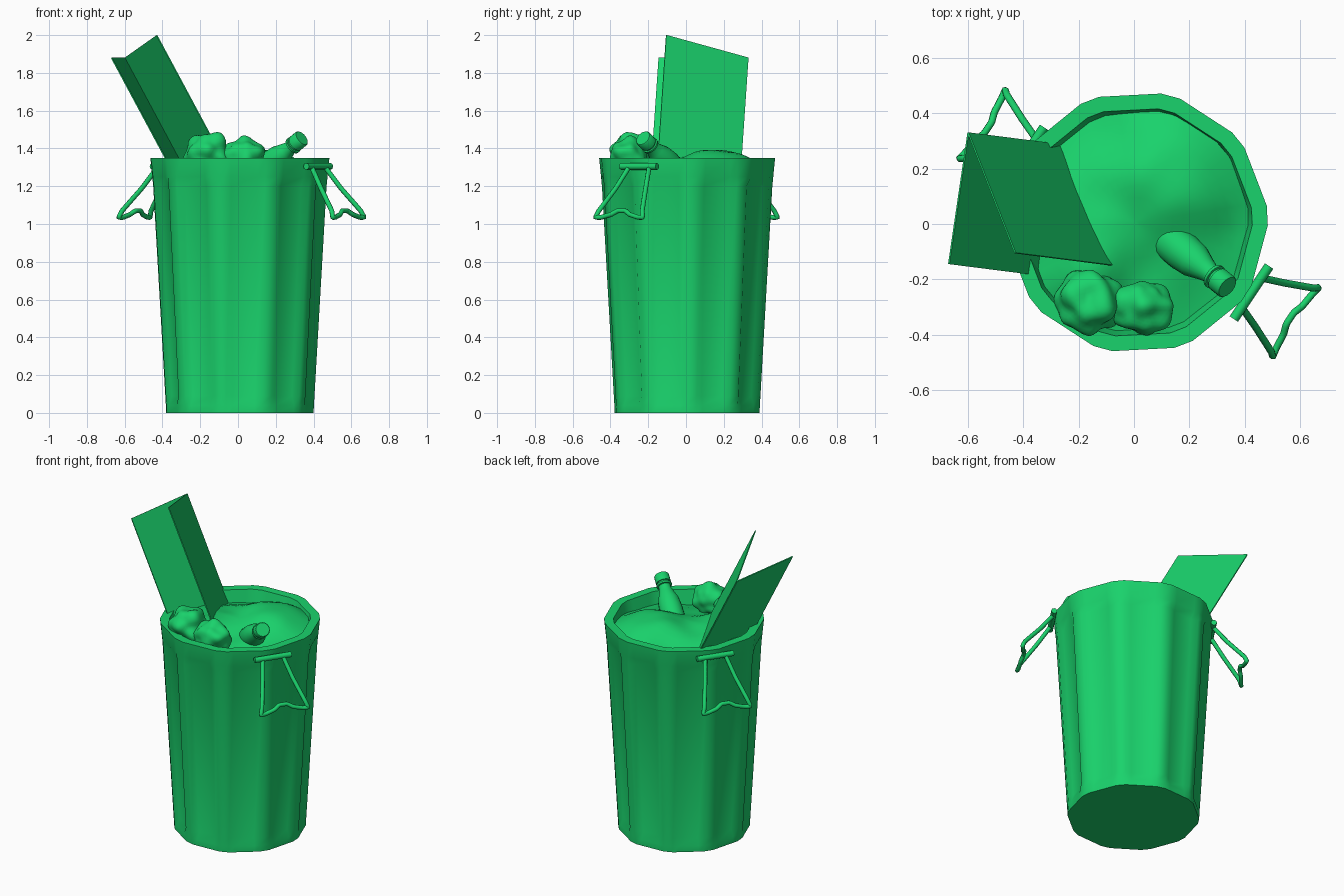
import bpy, bmesh, math
from mathutils import Vector, noise

if "Cube" in bpy.data.objects:
    bpy.data.objects.remove(bpy.data.objects["Cube"])

CX, CY = 0.01, 0.006

green = bpy.data.materials.new("green_plastic")
green.diffuse_color = (0.01, 0.65, 0.15, 1)
green.use_nodes = True
green.node_tree.nodes["Principled BSDF"].inputs["Base Color"].default_value = green.diffuse_color


def finish(bm, name, angle=40):
    bmesh.ops.recalc_face_normals(bm, faces=bm.faces[:])
    me = bpy.data.meshes.new(name)
    bm.to_mesh(me)
    bm.free()
    ob = bpy.data.objects.new(name, me)
    bpy.context.collection.objects.link(ob)
    me.materials.append(green)
    bpy.ops.object.select_all(action='DESELECT')
    ob.select_set(True)
    bpy.context.view_layer.objects.active = ob
    bpy.ops.object.shade_smooth_by_angle(angle=math.radians(angle))
    return ob


def loft(bm, rings, cap_start=True, cap_end=True):
    """Skin a list of closed point rings."""
    vs = [[bm.verts.new(p) for p in r] for r in rings]
    n = len(vs[0])
    for a, b in zip(vs, vs[1:]):
        for i in range(n):
            j = (i + 1) % n
            bm.faces.new((a[i], a[j], b[j], b[i]))
    if cap_start:
        bm.faces.new(vs[0][::-1])
    if cap_end:
        bm.faces.new(vs[-1])


# Bin shell: ten ribs with recessed panels between them
def bin_ring(z, r, recess):
    pts = []
    for k in range(10):
        mid = 3 + 36 * k
        for off in (-4.3, 4.3, 9, 27):
            a = math.radians(mid + off)
            rr = r
            if off > 5:  # panel corners lie on the chord between ribs
                rr = r * math.cos(math.radians(13.7)) / math.cos(math.radians(off - 18)) - recess
            pts.append((CX + rr * math.cos(a), CY + rr * math.sin(a), z))
    return pts


bm = bmesh.new()
loft(bm, [bin_ring(*p) for p in (
    (0, 0.390, 0), (0.04, 0.392, 0), (0.09, 0.395, 0.018), (1.20, 0.459, 0.018),
    (1.25, 0.464, 0), (1.35, 0.474, 0), (1.35, 0.418, 0), (1.15, 0.375, 0))],
    cap_end=False)
finish(bm, "bin_body")

# Rubbish surface inside the bin, with a large mound at the back
def rubbish_height(x, y):
    z = 1.255
    for px, py, h, s in ((0.12, 0.17, 0.145, 0.17), (-0.16, -0.17, 0.09, 0.10),
                         (-0.25, 0.05, 0.06, 0.13), (0.18, -0.12, 0.03, 0.12)):
        z += h * math.exp(-((x - px) ** 2 + (y - py) ** 2) / (2 * s * s))
    return z + 0.02 * noise.noise(Vector((x * 7, y * 7, 2.3)))


bm = bmesh.new()
rings = []
for r in [0.41 - 0.04 * i for i in range(10)] + [0.01]:
    ring = []
    for k in range(40):
        a = math.tau * k / 40
        x, y = CX + r * math.cos(a), CY + r * math.sin(a)
        ring.append((x, y, rubbish_height(x, y)))
    rings.append(ring)
loft(bm, rings, cap_start=False)
finish(bm, "rubbish_surface", 60)

# Small lumpy bags near the front rim
for name, c, size, seed in (("lumpy_bag_left", (-0.16, -0.28, 1.37), (0.118, 0.118, 0.112), 1.0),
                            ("lumpy_bag_middle", (0.03, -0.30, 1.355), (0.108, 0.098, 0.10), 5.0)):
    bm = bmesh.new()
    bmesh.ops.create_icosphere(bm, subdivisions=4, radius=1)
    for v in bm.verts:
        k = 1 + 0.28 * noise.noise(v.co * 1.5 + Vector((seed, seed, seed)))
        v.co = Vector(c) + Vector(v.co[i] * size[i] * k for i in range(3))
    finish(bm, name, 60)

# Bottle lying in the rubbish
axis = Vector((0.654, -0.523, 0.545)).normalized()
tip = Vector((0.338, -0.228, 1.455))
side = axis.orthogonal().normalized()
up = axis.cross(side)
profile = ((0, 0.045), (0.015, 0.062), (0.05, 0.070), (0.12, 0.070), (0.18, 0.064),
           (0.235, 0.045), (0.265, 0.036), (0.282, 0.036), (0.283, 0.047), (0.294, 0.047),
           (0.295, 0.038), (0.305, 0.038), (0.306, 0.045), (0.355, 0.045), (0.36, 0.041))
bm = bmesh.new()
loft(bm, [[tip + axis * (s - 0.36) + (side * math.cos(math.tau * k / 20)
           + up * math.sin(math.tau * k / 20)) * r for k in range(20)] for s, r in profile])
finish(bm, "bottle")

# Folded cardboard: two thin sheets sharing the rear fold
fold = Vector((-0.60, 0.33, 1.88))
down = Vector((0.354, -0.045, -0.66)) * 1.15
for name, edge in (("cardboard_inner_sheet", (-0.43, -0.105, 2.0)),
                   ("cardboard_outer_sheet", (-0.67, -0.145, 1.88))):
    edge = Vector(edge)
    t = (edge - fold).cross(down).normalized() * 0.003
    bm = bmesh.new()
    loft(bm, [[p + o for p in (fold, edge, edge + down, fold + down)] for o in (-t, t)])
    finish(bm, name)


# Handles: hinge bar plus hanging wire loop
def tube(name, pts, radius, cyclic=False, rounded=False):
    cu = bpy.data.curves.new(name, 'CURVE')
    cu.dimensions = '3D'
    cu.bevel_depth = radius
    cu.bevel_resolution = 2
    cu.use_fill_caps = True
    if rounded:
        sp = cu.splines.new('NURBS')
        sp.order_u = 3
        sp.use_endpoint_u = True
        sp.resolution_u = 5
    else:
        sp = cu.splines.new('POLY')
    sp.points.add(len(pts) - 1)
    for q, p in zip(sp.points, pts):
        q.co = (*p, 1)
    ob = bpy.data.objects.new(name, cu)
    bpy.context.collection.objects.link(ob)
    cu.materials.append(green)


half = [(0.063, -0.002, 1.305), (0.095, 0.08, 1.19), (0.138, 0.178, 1.07), (0.150, 0.192, 1.035),
        (0.118, 0.186, 1.035), (0.06, 0.18, 1.05), (0.025, 0.168, 1.07)]
loop = [(-t, n, z) for t, n, z in half] + half[::-1]
for label, s in (("right", 1), ("left", -1)):
    def place(p):
        t, n, z = p
        return (0.018 + s * (0.407 + 0.555 * t + 0.832 * n),
                0.003 + s * (-0.251 + 0.832 * t - 0.555 * n), z)
    tube("handle_bar_" + label, [place((-0.115, 0, 1.305)), place((0.115, 0, 1.305))], 0.018)
    tube("handle_loop_" + label, [place(p) for p in loop], 0.013, rounded=True)
